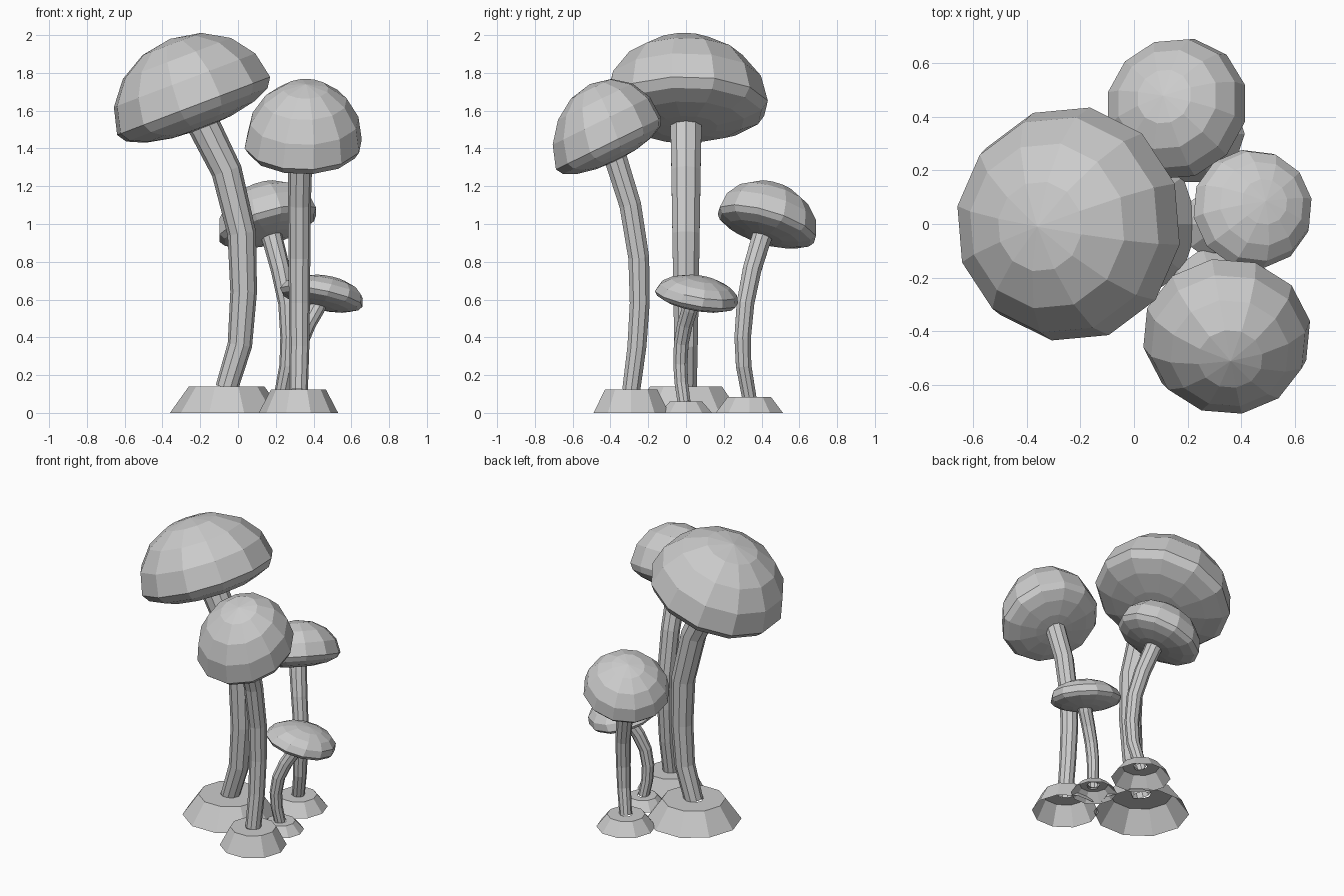
import bpy, bmesh, math
from mathutils import Vector

if "Cube" in bpy.data.objects:
    bpy.data.objects.remove(bpy.data.objects["Cube"])


def ring(bm, c, a, b, n, phase=0.0):
    """Add n verts around c on the ellipse axes a, b."""
    out = []
    for i in range(n):
        t = 2 * math.pi * i / n + phase
        out.append(bm.verts.new(c + a * math.cos(t) + b * math.sin(t)))
    return out


def bridge(bm, r0, r1):
    n = len(r0)
    for i in range(n):
        j = (i + 1) % n
        bm.faces.new((r0[i], r0[j], r1[j], r1[i]))


def fan(bm, r, tip):
    for i in range(len(r)):
        bm.faces.new((r[i], r[(i + 1) % len(r)], tip))


def finish(bm, name):
    me = bpy.data.meshes.new(name)
    bm.to_mesh(me)
    bm.free()
    bpy.context.collection.objects.link(bpy.data.objects.new(name, me))


def frame(n):
    """Two unit axes perpendicular to n, the first close to x."""
    n = n.normalized()
    a = (Vector((1, 0, 0)) - n * n.x).normalized()
    return a, n.cross(a)


def cap(name, c, r, normal, pole, low, phase):
    """Squashed 12-sided sphere: domed above the tilted rim, shallow below."""
    bm = bmesh.new()
    c, pole, n = Vector(c), Vector(pole), Vector(normal).normalized()
    a, b = frame(n)
    rings = []
    for k in range(-3, 4):
        t = math.radians(22.5 * k)
        axis = pole if k > 0 else n * low
        rr = r * math.cos(t)
        rings.append(ring(bm, c + axis * math.sin(t), a * rr, b * rr, 12, math.radians(phase)))
    for r0, r1 in zip(rings, rings[1:]):
        bridge(bm, r0, r1)
    fan(bm, rings[-1], bm.verts.new(c + pole))
    fan(bm, rings[0][::-1], bm.verts.new(c - n * low))
    finish(bm, name)


def stem(name, pts, r0, r1, n=10):
    """Bent tube that widens toward the cap."""
    bm = bmesh.new()
    pts = [Vector(p) for p in pts]
    last, prev = len(pts) - 1, None
    for i, p in enumerate(pts):
        a, b = frame(pts[min(i + 1, last)] - pts[max(i - 1, 0)])
        r = r0 + (r1 - r0) * i / last
        cur = ring(bm, p, a * r, b * r, n)
        if prev:
            bridge(bm, prev, cur)
        prev = cur
    finish(bm, name)


def base(name, x, y, rb, rt, h, rs, n=10):
    """Flared foot, open below, with a flat top around the stem."""
    bm = bmesh.new()
    X, Y = Vector((1, 0, 0)), Vector((0, 1, 0))
    rings = [ring(bm, Vector((x, y, z)), X * r, Y * r, n)
             for r, z in ((rb, 0), (rt, h), (rs, h))]
    bridge(bm, rings[0], rings[1])
    bridge(bm, rings[1], rings[2])
    finish(bm, name)


# Tall mushroom leaning left
base("tall_base", -0.06, 0, 0.30, 0.20, 0.14, 0.06)
stem("tall_stem", [(-0.06, 0, 0.13), (0.01, 0, 0.36), (0.03, 0, 0.64), (0.02, 0, 0.95),
                   (-0.06, 0, 1.28), (-0.18, 0, 1.52), (-0.21, 0, 1.60)], 0.06, 0.092)
cap("tall_cap", (-0.235, 0, 1.625), 0.44, (-0.355, 0, 0.935), (-0.125, -0.01, 0.355), 0.13, 20)

# Front mushroom leaning forward
base("front_base", 0.32, -0.29, 0.21, 0.145, 0.125, 0.05)
stem("front_stem", [(0.32, -0.29, 0.12), (0.325, -0.26, 0.35), (0.325, -0.245, 0.58),
                    (0.325, -0.25, 0.82), (0.325, -0.295, 1.10), (0.33, -0.37, 1.34),
                    (0.335, -0.395, 1.41)], 0.05, 0.066)
cap("front_cap", (0.345, -0.41, 1.425), 0.315, (0, -0.44, 0.90), (0.015, -0.10, 0.315), 0.10, 10)

# Back mushroom
base("back_base", 0.225, 0.335, 0.187, 0.12, 0.085, 0.04)
stem("back_stem", [(0.228, 0.335, 0.08), (0.262, 0.305, 0.25), (0.27, 0.30, 0.40),
                   (0.262, 0.315, 0.58), (0.225, 0.35, 0.76), (0.185, 0.395, 0.91),
                   (0.165, 0.42, 0.98)], 0.04, 0.058)
cap("back_cap", (0.158, 0.428, 0.995), 0.275, (-0.3, 0.3, 1), (-0.05, 0.05, 0.212), 0.075, 15)

# Small mushroom leaning right
base("small_base", 0.33, 0.0, 0.145, 0.09, 0.06, 0.036)
stem("small_stem", [(0.33, -0.01, 0.055), (0.315, -0.025, 0.16), (0.312, -0.03, 0.26),
                    (0.33, -0.025, 0.37), (0.37, -0.005, 0.47), (0.415, 0.02, 0.55),
                    (0.43, 0.03, 0.59)], 0.036, 0.046)
cap("small_cap", (0.44, 0.055, 0.612), 0.226, (0.21, 0.18, 1), (0.05, 0.03, 0.105), 0.058, 10)
